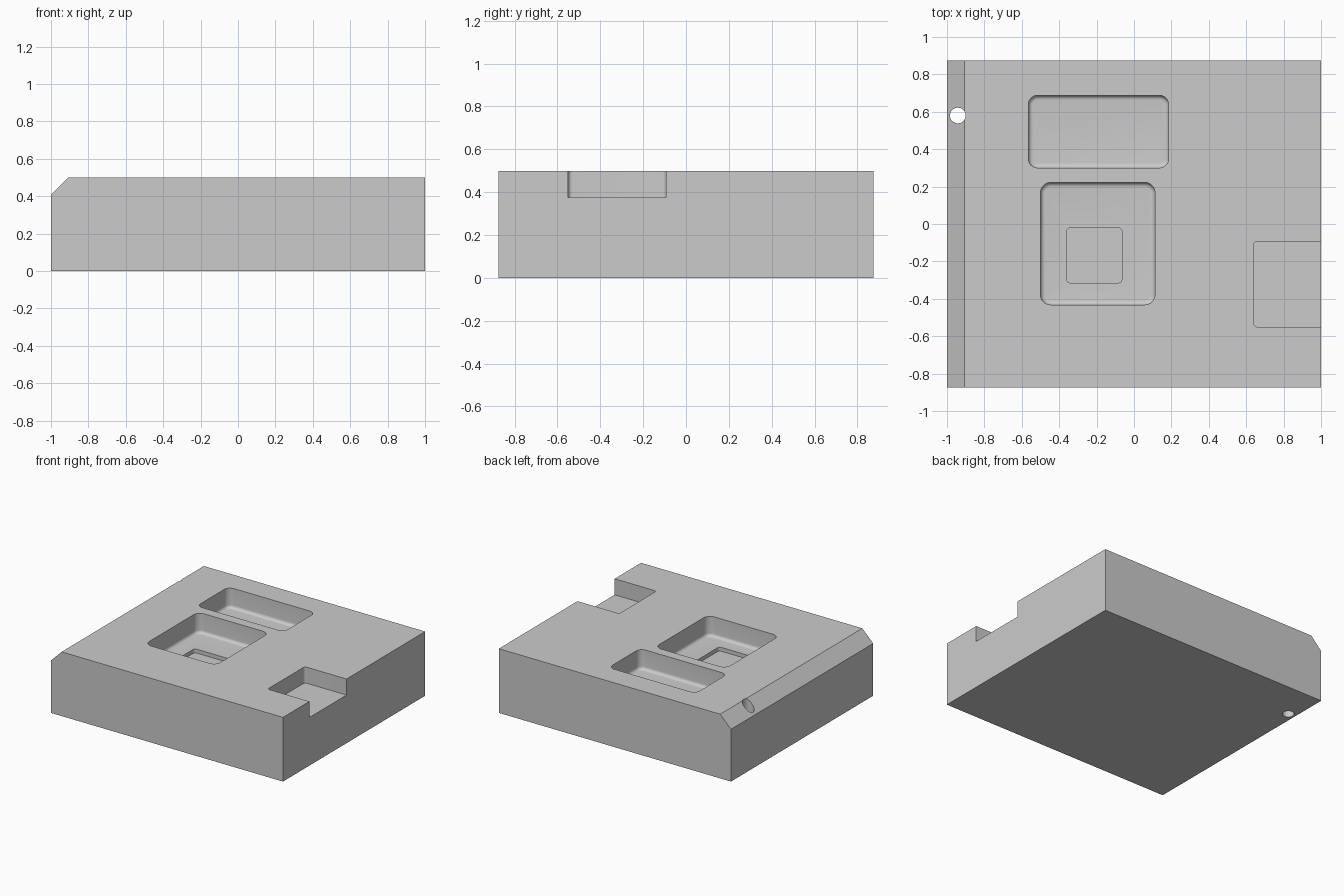
import bpy, bmesh, math

old = bpy.data.objects.get("Cube")
if old:
    bpy.data.objects.remove(old, do_unlink=True)

W, D, H = 1.0, 0.875, 0.5      # half width, half depth, height
CHAMFER = 0.093

grey = bpy.data.materials.new("plain grey")
grey.use_nodes = True
colour = (0.6, 0.6, 0.6, 1)
grey.diffuse_color = colour
grey.node_tree.nodes["Principled BSDF"].inputs["Base Color"].default_value = colour


def loft(name, rings):
    """Closed solid skinned through rings of equal length."""
    bm = bmesh.new()
    loops = [[bm.verts.new(p) for p in ring] for ring in rings]
    for a, b in zip(loops, loops[1:]):
        for i in range(len(a)):
            j = (i + 1) % len(a)
            bm.faces.new((a[i], a[j], b[j], b[i]))
    bm.faces.new(loops[0])
    bm.faces.new(loops[-1])
    bmesh.ops.recalc_face_normals(bm, faces=bm.faces)
    mesh = bpy.data.meshes.new(name)
    bm.to_mesh(mesh)
    bm.free()
    mesh.materials.append(grey)
    obj = bpy.data.objects.new(name, mesh)
    bpy.context.collection.objects.link(obj)
    return obj


def rounded_ring(x0, x1, y0, y1, r, z, inset=0, steps=8):
    r -= inset
    x0, x1, y0, y1 = x0 + inset + r, x1 - inset - r, y0 + inset + r, y1 - inset - r
    points = []
    for k, (cx, cy) in enumerate([(x1, y1), (x0, y1), (x0, y0), (x1, y0)]):
        for i in range(steps + 1):
            a = math.pi / 2 * (k + i / steps)
            points.append((cx + r * math.cos(a), cy + r * math.sin(a), z))
    return points


def pocket_cutter(name, rect, r, floor, fillet=0, top=H + 0.1):
    rings = [rounded_ring(*rect, r, top)]
    if fillet:
        for i in range(7):
            a = math.pi / 2 * i / 6
            rings.append(rounded_ring(*rect, r, floor + fillet * (1 - math.sin(a)),
                                      fillet * (1 - math.cos(a))))
    else:
        rings.append(rounded_ring(*rect, r, floor))
    return loft(name, rings)


# Block with one chamfered top edge
profile = [(-W, 0), (W, 0), (W, H), (-W + CHAMFER, H), (-W, H - CHAMFER)]
block = loft("block", [[(x, y, z) for x, z in profile] for y in (-D, D)])

# Pockets, open side notch and through hole
cutters = [
    pocket_cutter("rear_pocket", (-0.565, 0.185, 0.30, 0.688), 0.05, 0.345, 0.025),
    pocket_cutter("main_pocket", (-0.50, 0.112, -0.432, 0.222), 0.055, 0.345, 0.025),
    pocket_cutter("inner_recess", (-0.36, -0.065, -0.315, -0.02), 0.02, 0.315),
    pocket_cutter("side_notch", (0.64, W + 0.2, -0.55, -0.093), 0.02, 0.375),
    pocket_cutter("through_hole", (-0.984, -0.90, 0.538, 0.622), 0.042, -0.1),
]
bpy.context.view_layer.objects.active = block
for cutter in cutters:
    cutter.hide_render = True
    mod = block.modifiers.new(cutter.name, "BOOLEAN")
    mod.operation = "DIFFERENCE"
    mod.solver = "EXACT"
    mod.object = cutter
    bpy.ops.object.modifier_apply(modifier=mod.name)
    bpy.data.objects.remove(cutter, do_unlink=True)

# Smooth fillets, crisp edges
bpy.ops.object.select_all(action="DESELECT")
block.select_set(True)
bpy.ops.object.shade_smooth_by_angle(angle=math.radians(30))
